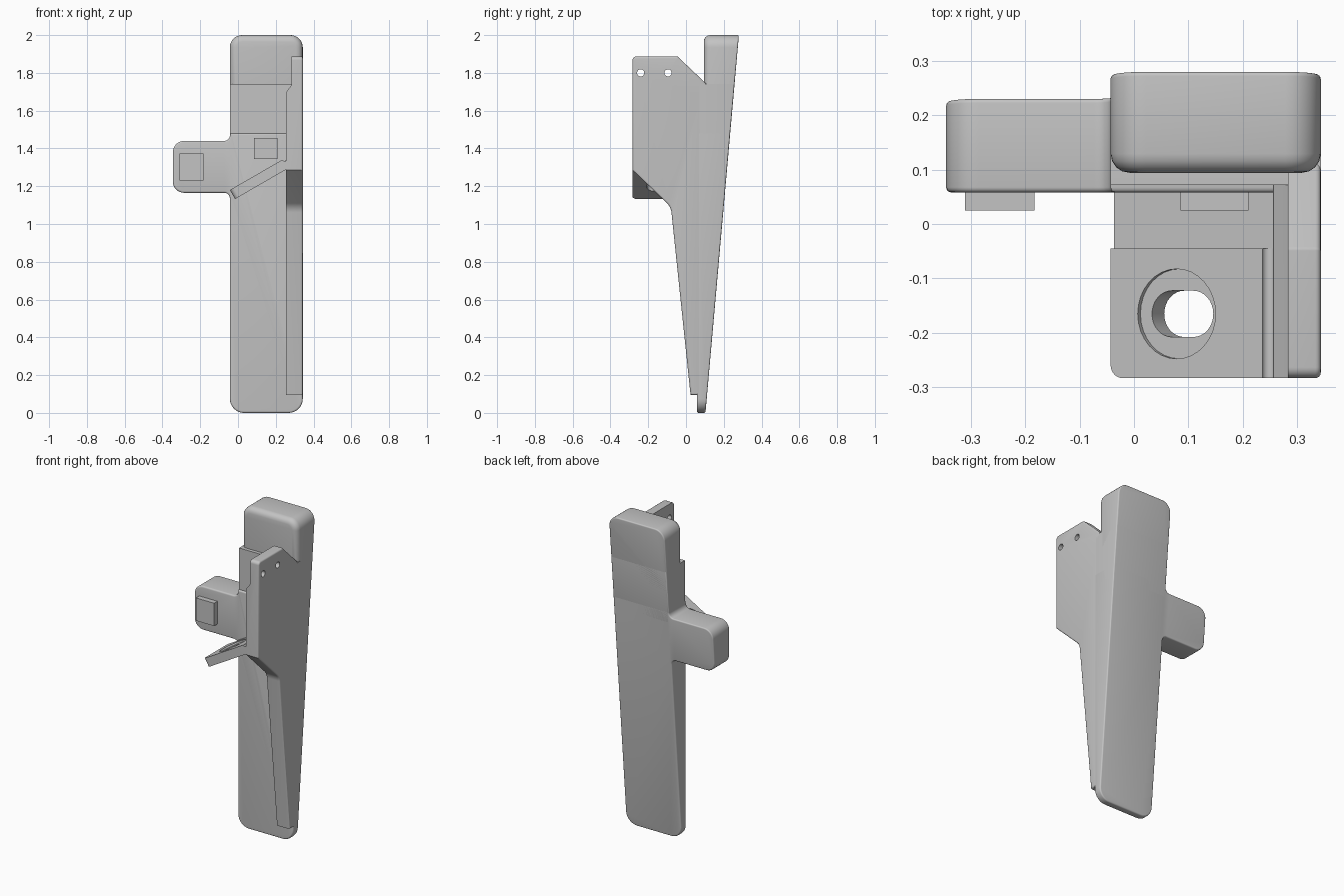
import bpy, bmesh, math
from mathutils import Vector, Matrix

old = bpy.data.objects.get("Cube")
if old:
    bpy.data.objects.remove(old, do_unlink=True)

COLOUR = (0.55, 0.55, 0.55, 1)
grey = bpy.data.materials.new("mid grey")
grey.use_nodes = True
grey.diffuse_color = COLOUR
grey.node_tree.nodes["Principled BSDF"].inputs["Base Color"].default_value = COLOUR

# Profile planes: local (u, v, depth) to world
FRONT = Matrix(((1, 0, 0, 0), (0, 0, 1, 0), (0, 1, 0, 0), (0, 0, 0, 1)))
SIDE = Matrix(((0, 0, 1, 0), (1, 0, 0, 0), (0, 1, 0, 0), (0, 0, 0, 1)))
LEVER = Matrix.Translation((-0.043, 0, 1.18)) @ Matrix.Rotation(math.radians(-30), 4, 'Y')

LEFT, RIGHT = -0.043, 0.343


def rounded(points, steps=8):
    """Outline from (u, v, radius) corners, with arcs at the corners."""
    out = []
    for i, (u, v, r) in enumerate(points):
        p = Vector((u, v, 0))
        if r == 0:
            out.append(p)
            continue
        q, n = points[i - 1], points[(i + 1) % len(points)]
        a = (Vector((q[0], q[1], 0)) - p).normalized()
        b = (Vector((n[0], n[1], 0)) - p).normalized()
        half = a.angle(b) / 2
        c = p + (a + b).normalized() * r / math.sin(half)
        s = (p + a * r / math.tan(half) - c).normalized()
        e = (p + b * r / math.tan(half) - c).normalized()
        out += [c + s.slerp(e, k / steps) * r for k in range(steps + 1)]
    return out


def box_outline(u0, u1, v0, v1, r=0):
    return [(u0, v0, r), (u1, v0, r), (u1, v1, r), (u0, v1, r)]


def back_y(z):
    return 0.103 + 0.0885 * z


def prism(name, points, d0, d1, frame, sloped_back=False, front_bevel=0, back_bevel=0):
    """Extrude an outline; optionally lay its far end on the sloped back."""
    bm = bmesh.new()
    outline = rounded(points)
    near = [bm.verts.new(frame @ Vector((p.x, p.y, d0))) for p in outline]
    far = [bm.verts.new(frame @ Vector((p.x, p.y, d1))) for p in outline]
    if sloped_back:
        for v in far:
            v.co.y = back_y(v.co.z)
    ends = [bm.faces.new(near), bm.faces.new(far[::-1])]
    count = len(near)
    for i in range(count):
        j = (i + 1) % count
        bm.faces.new((near[j], near[i], far[i], far[j]))
    bmesh.ops.recalc_face_normals(bm, faces=bm.faces)
    rims = [list(f.edges) for f in ends]
    for rim, width in zip(rims, (front_bevel, back_bevel)):
        if width:
            bmesh.ops.bevel(bm, geom=rim, offset=width, segments=4, profile=0.5,
                            affect='EDGES', clamp_overlap=True)
    mesh = bpy.data.meshes.new(name)
    bm.to_mesh(mesh)
    bm.free()
    mesh.materials.append(grey)
    obj = bpy.data.objects.new(name, mesh)
    bpy.context.collection.objects.link(obj)
    return obj


def activate(obj):
    bpy.ops.object.select_all(action='DESELECT')
    obj.select_set(True)
    bpy.context.view_layer.objects.active = obj


def cut(obj, cutters):
    activate(obj)
    for c in cutters:
        c.hide_render = True
        mod = obj.modifiers.new("cut", 'BOOLEAN')
        mod.operation, mod.solver, mod.object = 'DIFFERENCE', 'EXACT', c
        bpy.ops.object.modifier_apply(modifier=mod.name)
        bpy.data.objects.remove(c, do_unlink=True)


# Wedge body with side arm
body = prism("body_with_arm", [
    (LEFT, 0, 0.075), (RIGHT, 0, 0.075), (RIGHT, 1.48, 0), (LEFT, 1.48, 0),
    (LEFT, 1.44, 0.03), (-0.345, 1.44, 0.06), (-0.345, 1.165, 0.06), (LEFT, 1.165, 0.03)],
    0.058, 0.2, FRONT, True, 0.01, 0.008)

# Stepped neck and rounded head block
neck = prism("neck", box_outline(LEFT, RIGHT, 1.4, 1.74), 0.072, 0.2, FRONT, True, 0, 0.008)
head = prism("head_block", [
    (LEFT, 1.6, 0), (RIGHT, 1.6, 0), (RIGHT, 2, 0.065), (LEFT, 2, 0.065)],
    0.094, 0.2, FRONT, True, 0.035, 0.008)

# Side wall, thinner at the top, with two pin holes
wall = prism("side_wall", [
    (0.024, 0.095, 0), (-0.08, 1.09, 0.08), (-0.283, 1.285, 0), (-0.283, 1.887, 0.02),
    (-0.045, 1.887, 0.01), (0.11, 1.74, 0), (0.09, 1.68, 0), (0.08, 0.095, 0)],
    0.255, RIGHT, SIDE, False, 0, 0.01)
wall_cuts = [prism("wall_relief", [
    (0.2, 1.7, 0), (0.256, 1.7, 0), (0.283, 1.735, 0.01), (0.283, 2.1, 0), (0.2, 2.1, 0)],
    -0.4, 0.4, FRONT)]
for y in (-0.24, -0.095):
    wall_cuts.append(prism("pin_hole", box_outline(y - 0.019, y + 0.019, 1.781, 1.819, 0.0189),
                           0.2, 0.5, SIDE))
cut(wall, wall_cuts)

# Sloped lever plate with a recessed slot, a lower rear part and a relief groove
lever = prism("lever_plate", [
    (0, -0.283, 0.025), (0.35, -0.283, 0), (0.35, 0.07, 0), (0, 0.07, 0)],
    -0.055, 0, LEVER)
cut(lever, [
    prism("slot_recess", box_outline(0.0575, 0.2225, -0.2475, -0.0825, 0.0824), -0.01, 0.1, LEVER),
    prism("slot", box_outline(0.082, 0.212, -0.2075, -0.1225, 0.0424), -0.2, 0.1, LEVER),
    prism("rear_step", box_outline(-0.1, 0.5, -0.045, 0.2), -0.012, 0.1, LEVER),
    prism("groove", box_outline(0.235, 0.259, 1.333, 1.357, 0.0119), -0.4, -0.045, FRONT)])

# Square front pads
body_pad = prism("body_pad", box_outline(0.085, 0.21, 1.345, 1.455), 0.025, 0.07, FRONT)
arm_pad = prism("arm_pad", box_outline(-0.31, -0.183, 1.23, 1.373), 0.025, 0.07, FRONT)

for part in (body, neck, head, wall, lever, body_pad, arm_pad):
    activate(part)
    bpy.ops.object.shade_smooth_by_angle(angle=math.radians(30))
